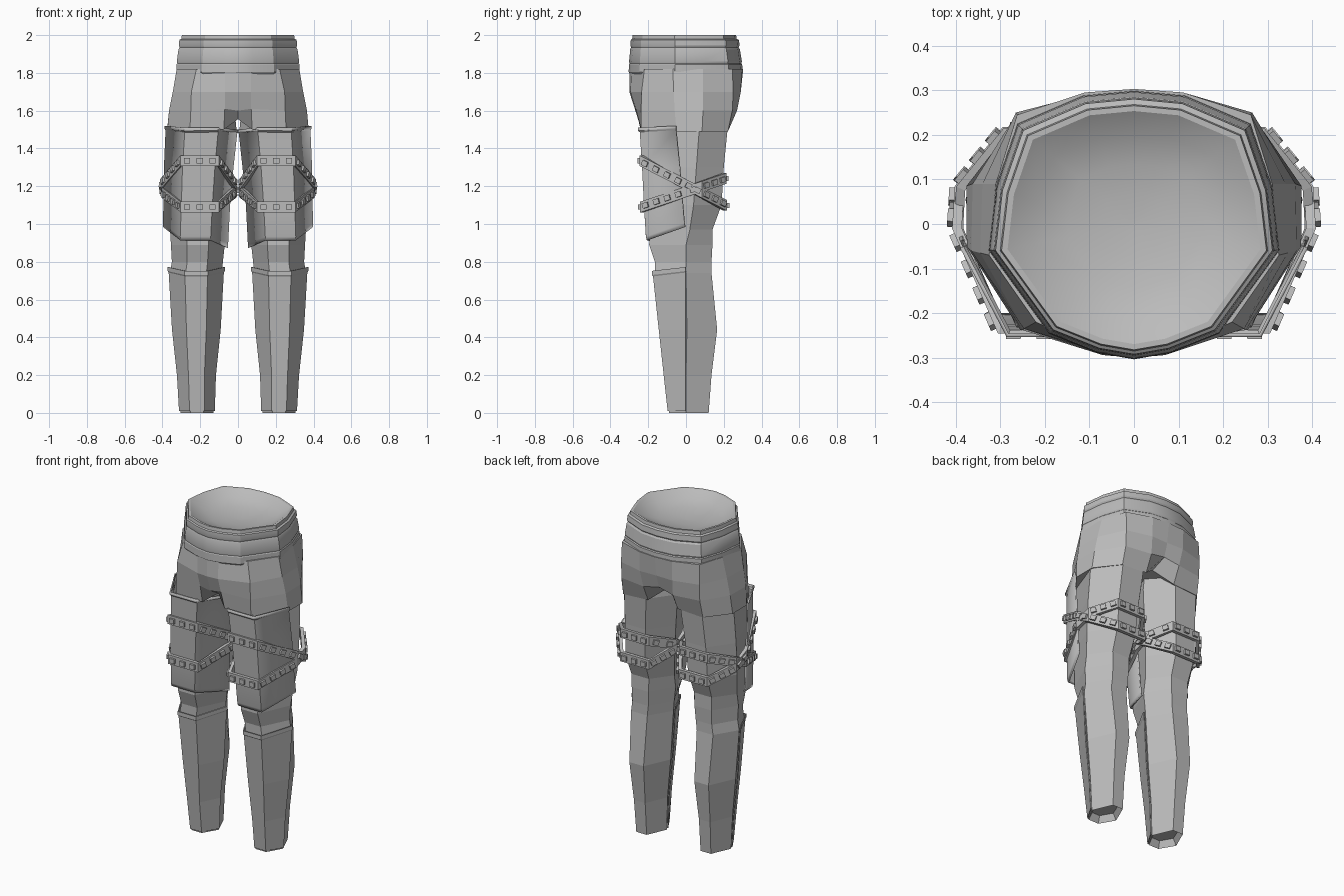
import bpy, bmesh, math
from mathutils import Vector, Matrix

if "Cube" in bpy.data.objects:
    bpy.data.objects.remove(bpy.data.objects["Cube"])

cloth = bpy.data.materials.new("grey cloth")
cloth.diffuse_color = (0.5, 0.5, 0.5, 1)
cloth.use_nodes = True
cloth.node_tree.nodes["Principled BSDF"].inputs["Base Color"].default_value = cloth.diffuse_color


def finish(name, bm, angle=None, mirror=True, thick=0):
    bmesh.ops.remove_doubles(bm, verts=bm.verts, dist=0.0005)
    if not thick:
        bmesh.ops.recalc_face_normals(bm, faces=bm.faces)
    me = bpy.data.meshes.new(name)
    bm.to_mesh(me)
    bm.free()
    ob = bpy.data.objects.new(name, me)
    bpy.context.collection.objects.link(ob)
    me.materials.append(cloth)
    if thick:
        m = ob.modifiers.new("thickness", 'SOLIDIFY')
        m.thickness, m.offset = thick, 1
    if mirror:
        ob.modifiers.new("mirror", 'MIRROR')
    if angle:
        bpy.context.view_layer.objects.active = ob
        ob.select_set(True)
        bpy.ops.object.shade_smooth_by_angle(angle=math.radians(angle))
        ob.select_set(False)
    return ob


def loft(bm, rings, closed=True, caps=True):
    rows = [[bm.verts.new(p) for p in r] for r in rings]
    n = len(rows[0])
    for a, b in zip(rows, rows[1:]):
        for i in range(n if closed else n - 1):
            j = (i + 1) % n
            bm.faces.new((a[i], a[j], b[j], b[i]))
    if closed and caps:
        bm.faces.new(rows[0][::-1])
        bm.faces.new(rows[-1])


def hexagon(z, xi, xo, yf, ys, yb):
    """Six-sided leg section, front face first, then outer, back, inner."""
    w = xo - xi
    a, b = xi + 0.3 * w, xo - 0.3 * w
    return [(a, yf, z), (b, yf, z), (xo, ys, z), (b, yb, z), (a, yb, z), (xi, ys, z)]


# Trouser legs, hollowed slightly at the hem
bm = bmesh.new()
loft(bm, [hexagon(*r) for r in (
    (.04, .15, .285, -.07, .0, .10),
    (0, .13, .305, -.09, .0, .12), (.2, .125, .315, -.11, .0, .135),
    (.44, .10, .34, -.135, .005, .165), (.74, .085, .36, -.165, .0, .135),
    (.80, .08, .35, -.165, .0, .135), (.89, .07, .355, -.195, .0, .14), (.97, .065, .36, -.19, .02, .14),
    (1.1, .05, .375, -.20, .04, .188), (1.3, .03, .378, -.21, .055, .20),
    (1.5, .008, .373, -.232, .07, .22), (1.62, .02, .33, -.19, .07, .19))])
finish("trouser_leg", bm)

# Hips and seat: half rings running from front centre to back centre
def full(half):
    return half + [(-x, y, z) for x, y, z in half[-2:0:-1]]

bm = bmesh.new()
hips = [
    [(0, -.19, 1.555), (.075, -.237, 1.50), (.255, -.238, 1.49), (.375, -.05, 1.49),
     (.376, .085, 1.49), (.27, .222, 1.49), (.10, .224, 1.50), (0, .16, 1.58)],
    [(0, -.268, 1.60), (.07, -.266, 1.61), (.25, -.238, 1.6), (.365, -.06, 1.6),
     (.362, .09, 1.6), (.265, .245, 1.6), (.10, .27, 1.6), (0, .262, 1.62)],
    [(0, -.30, 1.7), (.07, -.294, 1.7), (.247, -.235, 1.7), (.345, -.065, 1.7),
     (.34, .09, 1.7), (.265, .25, 1.7), (.11, .29, 1.7), (0, .287, 1.7)],
    [(0, -.30, 1.82), (.07, -.288, 1.82), (.22, -.22, 1.82), (.325, -.07, 1.82),
     (.31, .09, 1.82), (.262, .245, 1.82), (.11, .295, 1.82), (0, .303, 1.82)]]
loft(bm, [full(h) for h in hips])
finish("hips", bm, mirror=False)

# Waistband: one plan outline, scaled and stacked, closed by a shallow dished top
plan = [(0, -.285), (.075, -.272), (.175, -.232), (.30, -.06), (.285, .07),
        (.24, .2), (.105, .258), (0, .268)]

def band(z, s):
    shift = max(0, s - 1) * .08
    return full([(x * s, y * s + shift, z) for x, y in plan])

bm = bmesh.new()
loft(bm, [band(z, s) for z, s in (
    (1.795, 1.06), (1.805, 1.09), (1.845, 1.085), (1.85, 1.07), (1.86, 1.08), (1.925, 1.05),
    (1.935, 1.03), (1.945, 1.045), (1.975, 1.035), (1.98, 1.0), (2.0, .99), (2.0, .945),
    (1.965, .75), (1.945, .5), (1.935, .25), (1.932, .03))])
finish("waistband", bm, 25, mirror=False)

# Wrap over the front of the thigh
bm = bmesh.new()
rows = []
for zf, zi, zo, xi, xo, yf, ys in (
        (.915, .875, .985, .062, .388, -.20, -.002), (.935, .90, 1.005, .060, .390, -.205, -.006),
        (1.1, 1.1, 1.11, .050, .386, -.215, -.015), (1.3, 1.3, 1.3, .032, .384, -.225, -.03),
        (1.49, 1.48, 1.50, .012, .376, -.238, -.05), (1.497, 1.487, 1.507, .008, .382, -.246, -.05),
        (1.51, 1.50, 1.52, .008, .382, -.246, -.05)):
    w = xo - xi
    rows.append([(xi, ys, zi), (xi + .27 * w, yf, zf), (xo - .27 * w, yf, zf), (xo, ys, zo)])
loft(bm, rows, closed=False)
finish("thigh_wrap", bm, 25, thick=.009)

# Shin guard with a raised top lip
bm = bmesh.new()
guard = []
for z, xi, xo, yf in ((.01, .128, .307, -.092), (.2, .122, .318, -.113), (.44, .097, .344, -.139),
                      (.725, .08, .362, -.17), (.732, .075, .367, -.175), (.752, .075, .367, -.175)):
    lift = .02 if z > .7 else 0
    h = hexagon(z, xi, xo, yf, 0, 0)
    guard.append([(h[5][0], 0, z + lift), h[0], h[1], (h[2][0], 0, z + lift)])
loft(bm, guard, closed=False)
finish("shin_guard", bm, thick=.006)

# Two crossing thigh straps, each a tilted loop carrying square studs
strap_plan = [(.10, -.246), (.305, -.246), (.408, -.01), (.402, .085),
              (.295, .217), (.10, .217), (.008, .08), (.008, .0)]

def strap(name, z_front, z_back, grow):
    c = Vector((.205, 0, 0))
    zat = lambda y: z_front + (z_back - z_front) * (y + .246) / .46
    pts = [Vector((c.x + (x - c.x) * grow, y * grow, zat(y))) for x, y in strap_plan]
    inner = [p - (p - c).to_2d().normalized().to_3d() * .022 for p in pts]
    h = Vector((0, 0, .028))
    bm = bmesh.new()
    rings = [[p - h for p in inner], [p - h for p in pts],
             [p + h for p in pts], [p + h for p in inner], [p - h for p in inner]]
    loft(bm, rings, caps=False)
    finish(name, bm)
    bm = bmesh.new()
    for i, a in enumerate(pts):
        b = pts[(i + 1) % len(pts)]
        along = (b - a).normalized()
        out = along.cross(Vector((0, 0, 1))).normalized()
        up = out.cross(along)
        rot = Matrix((along, out, up)).transposed().to_4x4()
        n = max(1, round((b - a).length / .068))
        for k in range(n):
            mid = a.lerp(b, (k + .5) / n) + out * .003
            bmesh.ops.create_cube(bm, size=1, matrix=Matrix.Translation(mid) @ rot
                                  @ Matrix.Diagonal((.032, .018, .028, 1)))
    finish(name + "_studs", bm)

strap("upper_strap", 1.335, 1.10, 1.0)
strap("lower_strap", 1.09, 1.24, .985)
